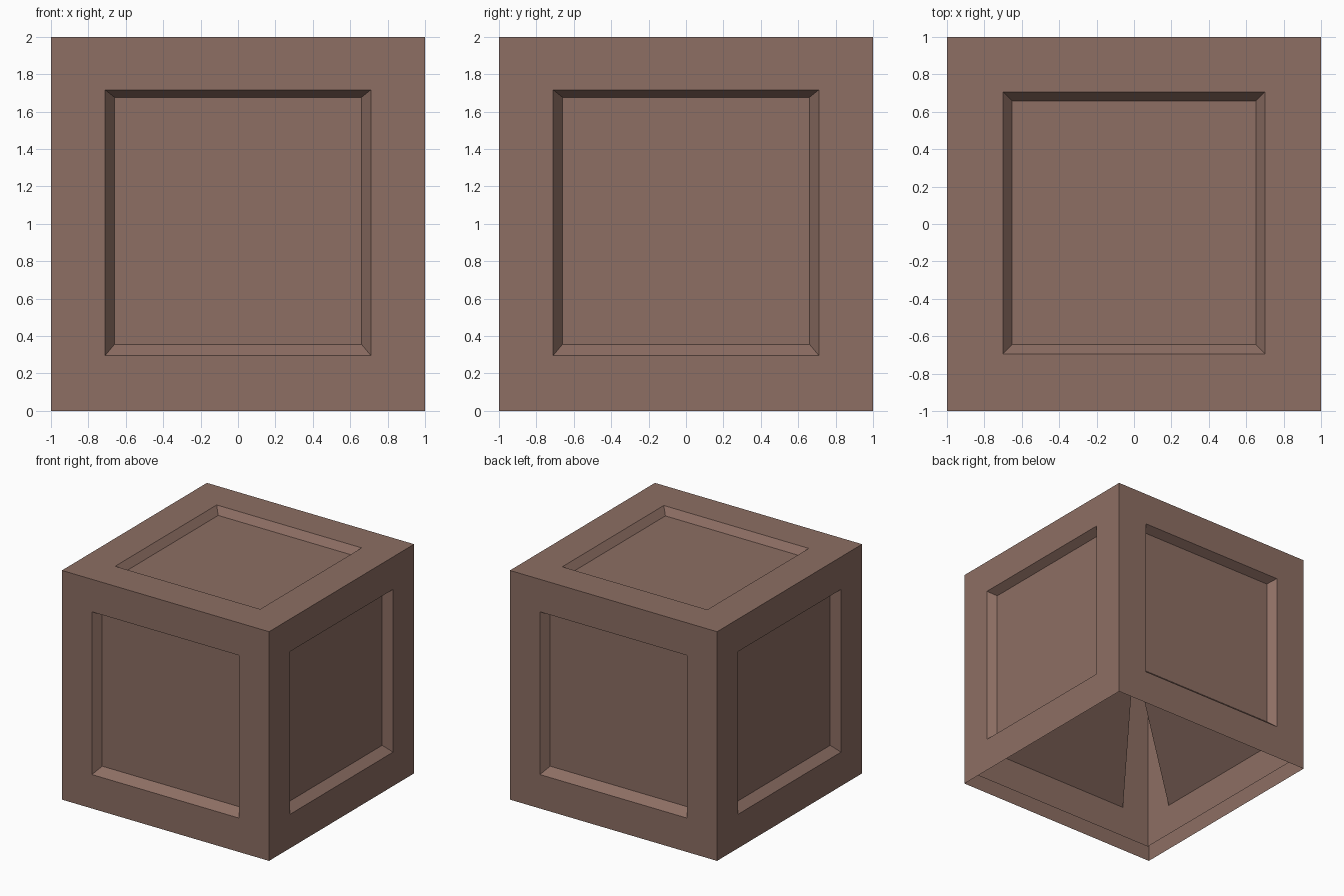
import bpy, bmesh
from mathutils import Vector

if "Cube" in bpy.data.objects:
    bpy.data.objects.remove(bpy.data.objects["Cube"])

wood = bpy.data.materials.new("brown")
wood.diffuse_color = (0.266, 0.156, 0.125, 1)
wood.use_nodes = True
wood.node_tree.nodes["Principled BSDF"].inputs["Base Color"].default_value = wood.diffuse_color

APEX = Vector((0, 0, 1.15))   # recess walls all taper toward this point
S = 0.93                      # scale of the inner shell
# each side: normal, sideways axis, upward axis
SIDES = [((0, -1, 0), (1, 0, 0), (0, 0, 1)),
         ((0, 1, 0), (-1, 0, 0), (0, 0, 1)),
         ((1, 0, 0), (0, 1, 0), (0, 0, 1)),
         ((-1, 0, 0), (0, -1, 0), (0, 0, 1)),
         ((0, 0, 1), (1, 0, 0), (0, 1, 0))]


def square(side, h, up=0.0):
    """Corners of a square of half size h on one side of the crate."""
    n, u, v = (Vector(a) for a in side)
    c = Vector((0, 0, 1)) + n + v * up
    return [c + u * (a * h) + v * (b * h)
            for a, b in ((-1, -1), (1, -1), (1, 1), (-1, 1))]


def hole(side):
    upright = side[2][2] == 1
    return square(side, 0.71 if upright else 0.70, 0.006)


def inner(points):
    return [APEX + (p - APEX) * S for p in points]


def build(name, polys):
    bm = bmesh.new()
    for p in polys:
        bm.faces.new([bm.verts.new(q) for q in p])
    bmesh.ops.remove_doubles(bm, verts=bm.verts, dist=0.0005)
    me = bpy.data.meshes.new(name)
    bm.to_mesh(me)
    bm.free()
    me.materials.append(wood)
    ob = bpy.data.objects.new(name, me)
    bpy.context.collection.objects.link(ob)


def ring(a, b):
    """Quads between two loops of four corners."""
    return [[a[i], a[(i + 1) % 4], b[(i + 1) % 4], b[i]] for i in range(4)]


frame, lining, panels, cores = [], [], [], []
for s in SIDES:
    edge, cut = square(s, 1), hole(s)
    frame += ring(edge, cut) + ring(cut, inner(cut))     # frame and recess walls
    lining += [q[::-1] for q in ring(inner(edge), inner(cut))]
    floor = inner(cut)
    panels.append(floor)                                 # recess floor
    cores += [[floor[(i + 1) % 4], floor[i], APEX] for i in range(4)]

build("outer_frame", frame)
build("inner_lining", lining)
build("recessed_panels", panels)
build("inner_tapers", cores)
